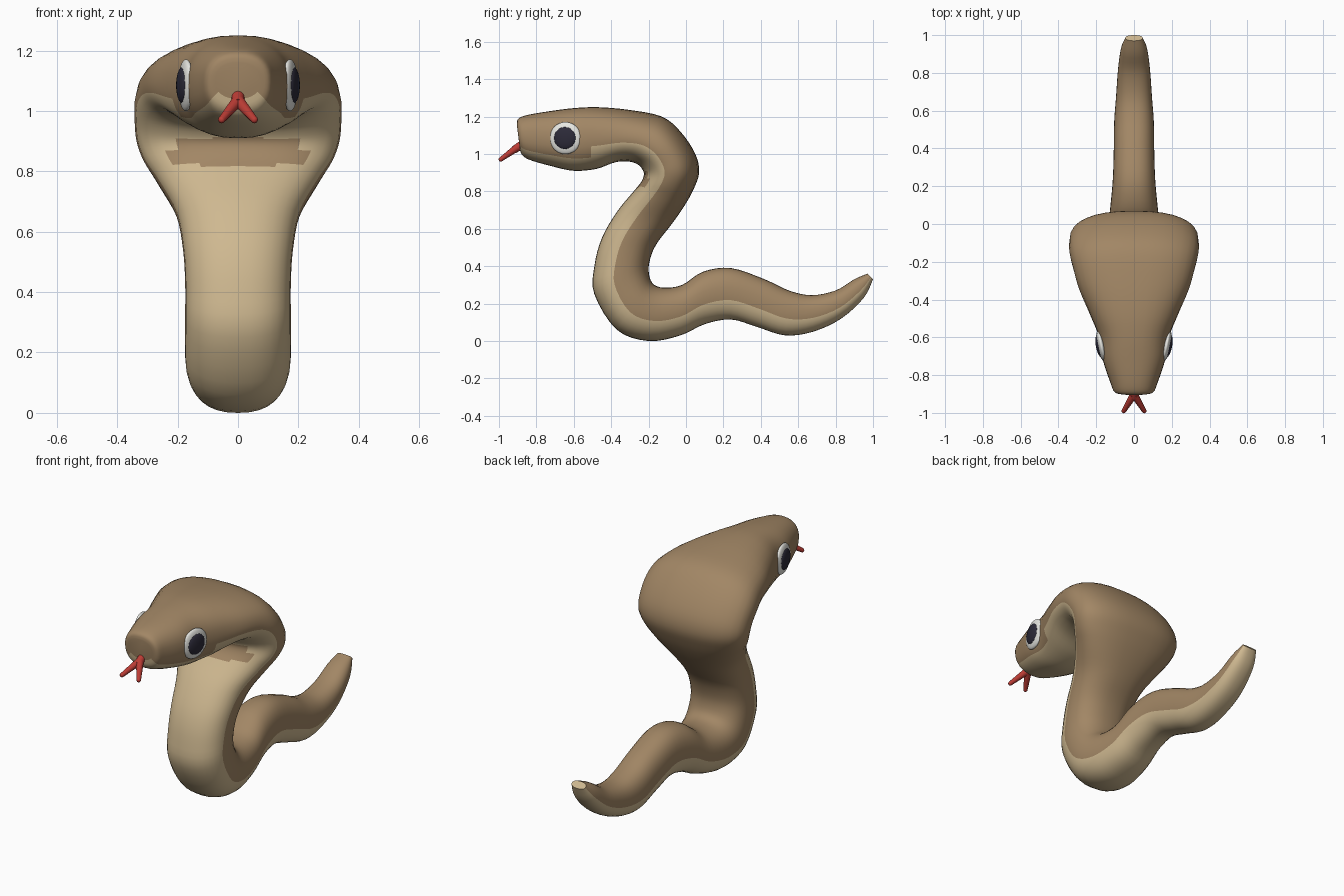
import bpy
import bmesh
import math
from mathutils import Vector, Matrix

cube = bpy.data.objects.get("Cube")
if cube:
    bpy.data.objects.remove(cube)


def make_material(name, colour):
    material = bpy.data.materials.new(name)
    material.use_nodes = True
    material.diffuse_color = (*colour, 1)
    shader = material.node_tree.nodes["Principled BSDF"]
    shader.inputs["Base Color"].default_value = (*colour, 1)
    shader.inputs["Roughness"].default_value = 0.8
    return material


brown = make_material("brown scales", (0.36, 0.24, 0.13))
tan = make_material("tan belly", (0.62, 0.48, 0.28))
white = make_material("eye white", (0.8, 0.8, 0.76))
dark = make_material("dark pupil", (0.025, 0.023, 0.04))
red = make_material("red tongue", (0.5, 0.045, 0.035))


def finish(bm, name, materials, angle=60):
    bmesh.ops.recalc_face_normals(bm, faces=bm.faces)
    mesh = bpy.data.meshes.new(name)
    bm.to_mesh(mesh)
    bm.free()
    for material in materials:
        mesh.materials.append(material)
    obj = bpy.data.objects.new(name, mesh)
    bpy.context.collection.objects.link(obj)
    bpy.ops.object.select_all(action="DESELECT")
    obj.select_set(True)
    bpy.context.view_layer.objects.active = obj
    bpy.ops.object.shade_smooth_by_angle(angle=math.radians(angle))
    return obj


def catmull_rom(points, steps):
    result = []
    last = len(points) - 1
    for i in range(last):
        a, b = points[max(i - 1, 0)], points[i]
        c, d = points[i + 1], points[min(i + 2, last)]
        for k in range(steps):
            t = k / steps
            result.append((b * 2 + (c - a) * t + (a * 2 - b * 5 + c * 4 - d) * t * t
                           + (b * 3 - a - c * 3 + d) * t * t * t) / 2)
    return result + [points[last]]


# Cross-sections, tail to snout: back y, back z, belly y, belly z, half width
stations = [
    (0.97, 0.36, 1, 0.33, 0.045),
    (0.9, 0.33, 0.95, 0.23, 0.07),
    (0.8, 0.27, 0.83, 0.12, 0.085),
    (0.67, 0.245, 0.68, 0.05, 0.095),
    (0.55, 0.27, 0.53, 0.03, 0.105),
    (0.42, 0.33, 0.38, 0.075, 0.107),
    (0.24, 0.39, 0.24, 0.115, 0.112),
    (0.09, 0.37, 0.1, 0.09, 0.125),
    (-0.02, 0.3, -0.03, 0.03, 0.14),
    (-0.12, 0.285, -0.2, 0, 0.16),
    (-0.18, 0.31, -0.37, 0.06, 0.175),
    (-0.2, 0.38, -0.49, 0.25, 0.175),
    (-0.185, 0.46, -0.49, 0.4, 0.175),
    (-0.15, 0.53, -0.45, 0.55, 0.182),
    (-0.08, 0.62, -0.37, 0.69, 0.205),
    (-0.01, 0.72, -0.28, 0.8, 0.265),
    (0.04, 0.81, -0.24, 0.85, 0.31),
    (0.07, 0.9, -0.225, 0.89, 0.335),
    (0.05, 1, -0.235, 0.92, 0.342),
    (-0.03, 1.12, -0.26, 0.945, 0.342),
    (-0.13, 1.2, -0.31, 0.96, 0.325),
    (-0.3, 1.235, -0.38, 0.955, 0.292),
    (-0.47, 1.25, -0.48, 0.92, 0.235),
    (-0.6, 1.245, -0.6, 0.91, 0.185),
    (-0.72, 1.23, -0.72, 0.935, 0.165),
    (-0.84, 1.21, -0.84, 0.97, 0.125),
    (-0.895, 1.19, -0.88, 1, 0.105),
    (-0.905, 1.16, -0.89, 1.04, 0.075),
]


def soft_power(value):
    return math.copysign(abs(value) ** 0.85, value)


# Body: loft through the smoothed cross-sections
SIDES = 32
bm = bmesh.new()
rings = []
for section in catmull_rom([Vector(s) for s in stations], 4):
    back = Vector((0, section[0], section[1]))
    belly = Vector((0, section[2], section[3]))
    ring = []
    for k in range(SIDES):
        angle = math.tau * k / SIDES
        height = (1 - soft_power(math.cos(angle))) / 2
        point = belly.lerp(back, height)
        point.x = section[4] * soft_power(math.sin(angle))
        ring.append(bm.verts.new(point))
    rings.append(ring)

for lower, upper in zip(rings, rings[1:]):
    for k in range(SIDES):
        n = (k + 1) % SIDES
        face = bm.faces.new((lower[k], lower[n], upper[n], upper[k]))
        centre = face.calc_center_median()
        height = (1 - soft_power(math.cos(math.tau * (k + 0.5) / SIDES))) / 2
        # Belly colour, narrower under the chin, with a band on the throat
        on_head = centre.z > 0.9 and centre.y < -0.5
        is_belly = height < (0.2 if on_head else 0.37)
        is_band = (0.82 < centre.z < 0.91 and abs(centre.x) < 0.22
                   and height < 0.3 and centre.y > -0.4)
        face.material_index = int(is_belly and not is_band)
bm.faces.new(rings[0]).material_index = 1
bm.faces.new(rings[-1])
finish(bm, "snake_body", [brown, tan])


# Eyes: flattened domes with a slim pupil plate on each
def dome(name, centre, radius, depth, turn, material):
    bm = bmesh.new()
    place = (Matrix.Translation(centre) @ Matrix.Rotation(turn, 4, "Z")
             @ Matrix.Diagonal((depth, radius, radius, 1)))
    bmesh.ops.create_uvsphere(bm, u_segments=24, v_segments=16, radius=1, matrix=place)
    finish(bm, name, [material])


for side, label in ((1, "left"), (-1, "right")):
    turn = -0.2 * side
    centre = Vector((0.172 * side, -0.645, 1.085))
    outward = Vector((math.cos(turn) * side, math.sin(turn) * side, 0))
    dome(label + "_eye", centre, 0.086, 0.022, turn, white)
    dome(label + "_pupil", centre + outward * 0.012, 0.06, 0.018, turn, dark)


# Tongue: a short stem and two tapered prongs
def tapered_rod(bm, start, end, radius_start, radius_end):
    axis = end - start
    place = Matrix.Translation((start + end) / 2) @ axis.to_track_quat("Z", "Y").to_matrix().to_4x4()
    bmesh.ops.create_cone(bm, cap_ends=True, segments=12, radius1=radius_start,
                          radius2=radius_end, depth=axis.length, matrix=place)


bm = bmesh.new()
fork = Vector((0, -0.92, 1.022))
tapered_rod(bm, Vector((0, -0.86, 1.06)), fork, 0.024, 0.02)
for side in (1, -1):
    tip = Vector((0.054 * side, -0.99, 0.971))
    tapered_rod(bm, fork + Vector((0.004 * side, 0.012, 0.008)), tip, 0.02, 0.012)
    bmesh.ops.create_uvsphere(bm, u_segments=12, v_segments=8, radius=0.012,
                              matrix=Matrix.Translation(tip))
finish(bm, "forked_tongue", [red])
